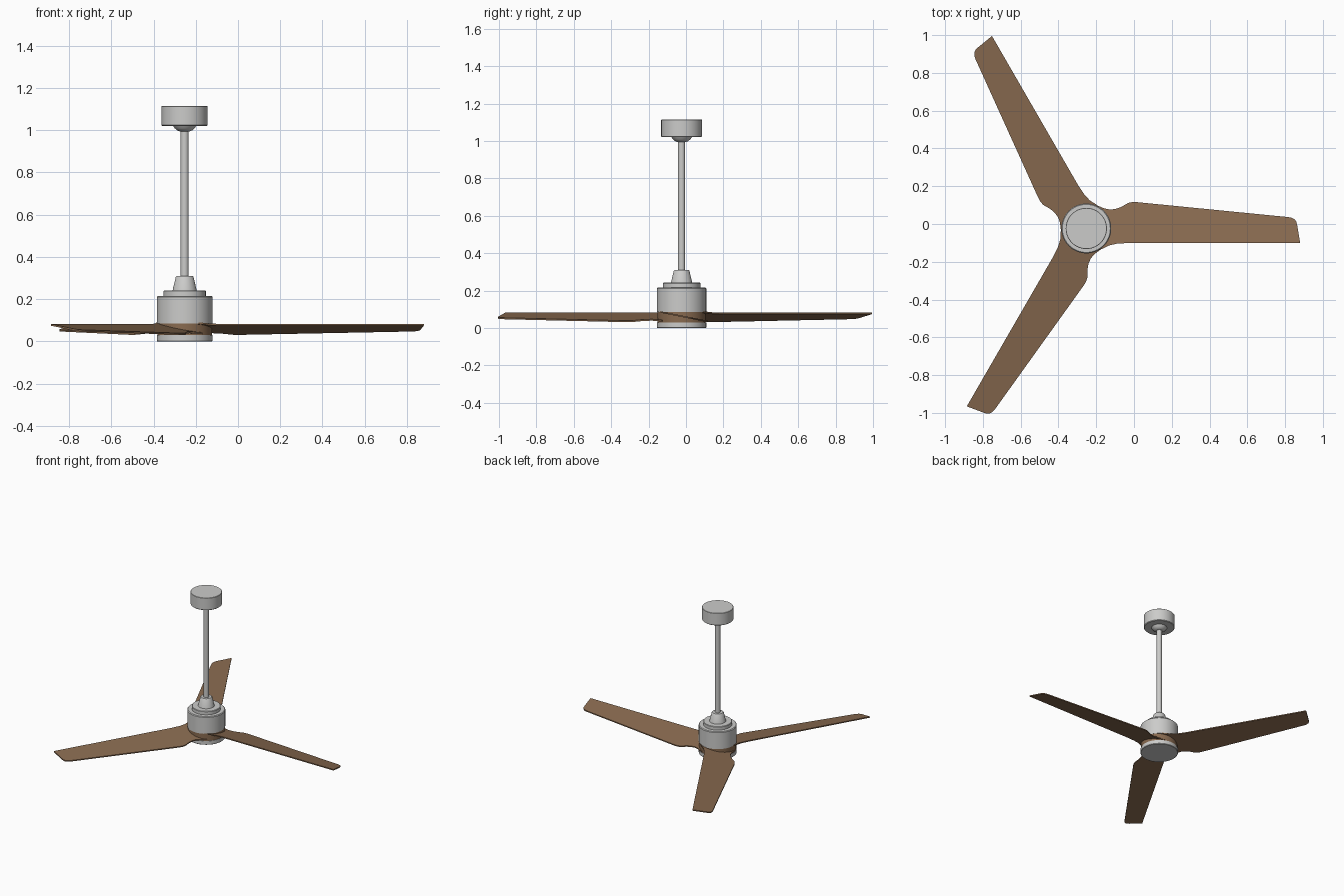
import bpy, bmesh, math
from mathutils import Matrix, Vector

if "Cube" in bpy.data.objects:
    bpy.data.objects.remove(bpy.data.objects["Cube"])

CENTRE = Vector((-0.2525, -0.0235, 0))


def make_material(name, rgb):
    mat = bpy.data.materials.new(name)
    mat.use_nodes = True
    mat.diffuse_color = (*rgb, 1)
    mat.node_tree.nodes["Principled BSDF"].inputs["Base Color"].default_value = (*rgb, 1)
    return mat


METAL = make_material("satin grey", (0.6, 0.6, 0.59))
WOOD = make_material("walnut brown", (0.25, 0.146, 0.08))


def finish(name, bm, mat):
    bmesh.ops.recalc_face_normals(bm, faces=bm.faces)
    mesh = bpy.data.meshes.new(name)
    bm.to_mesh(mesh)
    bm.free()
    mesh.materials.append(mat)
    obj = bpy.data.objects.new(name, mesh)
    bpy.context.collection.objects.link(obj)
    obj.location = CENTRE
    bpy.ops.object.select_all(action="DESELECT")
    obj.select_set(True)
    bpy.context.view_layer.objects.active = obj
    bpy.ops.object.shade_smooth_by_angle(angle=math.radians(35))
    return obj


def lathe(name, profile, mat, steps=64):
    """Spin a (radius, height) profile around the vertical axis."""
    bm = bmesh.new()
    points = [(0, profile[0][1])] + profile + [(0, profile[-1][1])]
    verts = [bm.verts.new((r, 0, z)) for r, z in points]
    edges = [bm.edges.new(pair) for pair in zip(verts, verts[1:])]
    bmesh.ops.spin(bm, geom=verts + edges, axis=(0, 0, 1), cent=(0, 0, 0),
                   angle=math.tau, steps=steps)
    bmesh.ops.remove_doubles(bm, verts=bm.verts, dist=1e-5)
    return finish(name, bm, mat)


# Ceiling mount and rod
lathe("ceiling_canopy", [(0.105, 1.02), (0.109, 1.024), (0.109, 1.113), (0.107, 1.115)], METAL)
lathe("hanger_ball", [(0.022, 0.994), (0.035, 0.999), (0.047, 1.009), (0.056, 1.022)], METAL)
lathe("down_rod", [(0.019, 0.29), (0.019, 1.01)], METAL, 32)

# Motor body
lathe("rod_collar", [(0.058, 0.238), (0.042, 0.305), (0.038, 0.31)], METAL)
lathe("motor_step", [(0.1, 0.21), (0.1, 0.239), (0.097, 0.242)], METAL)
lathe("motor_housing", [(0.132, 0.085), (0.132, 0.211), (0.127, 0.216)], METAL)
lathe("blade_hub", [(0.129, 0.028), (0.129, 0.086)], WOOD)
lathe("bottom_cap", [(0.129, 0), (0.132, 0.003), (0.132, 0.03)], METAL)

# Blade outline: root flare, straight trailing edge, rounded tip, shouldered leading edge
OUTLINE = [(0.05, -0.12), (0.085, -0.108), (0.12, -0.09), (0.16, -0.081), (0.22, -0.077),
           (1.132, -0.077), (1.117, 0.015), (1.112, 0.035), (1.103, 0.048), (1.088, 0.056),
           (1.07, 0.06), (0.27, 0.139), (0.245, 0.14), (0.222, 0.135), (0.185, 0.114),
           (0.155, 0.103), (0.125, 0.1), (0.095, 0.106), (0.05, 0.125)]
PITCH, THICKNESS, MID = 0.2, 0.008, 0.063


def make_blade(index):
    bm = bmesh.new()
    low = [bm.verts.new((x, y, MID - PITCH * y - THICKNESS / 2)) for x, y in OUTLINE]
    face = bm.faces.new(low)
    extruded = bmesh.ops.extrude_face_region(bm, geom=[face])["geom"]
    top = [v for v in extruded if isinstance(v, bmesh.types.BMVert)]
    bmesh.ops.translate(bm, verts=top, vec=(0, 0, THICKNESS))
    bmesh.ops.rotate(bm, verts=bm.verts, cent=(0, 0, 0),
                     matrix=Matrix.Rotation(math.tau * index / 3, 3, "Z"))
    finish(f"blade_{index + 1}", bm, WOOD)


for i in range(3):
    make_blade(i)
